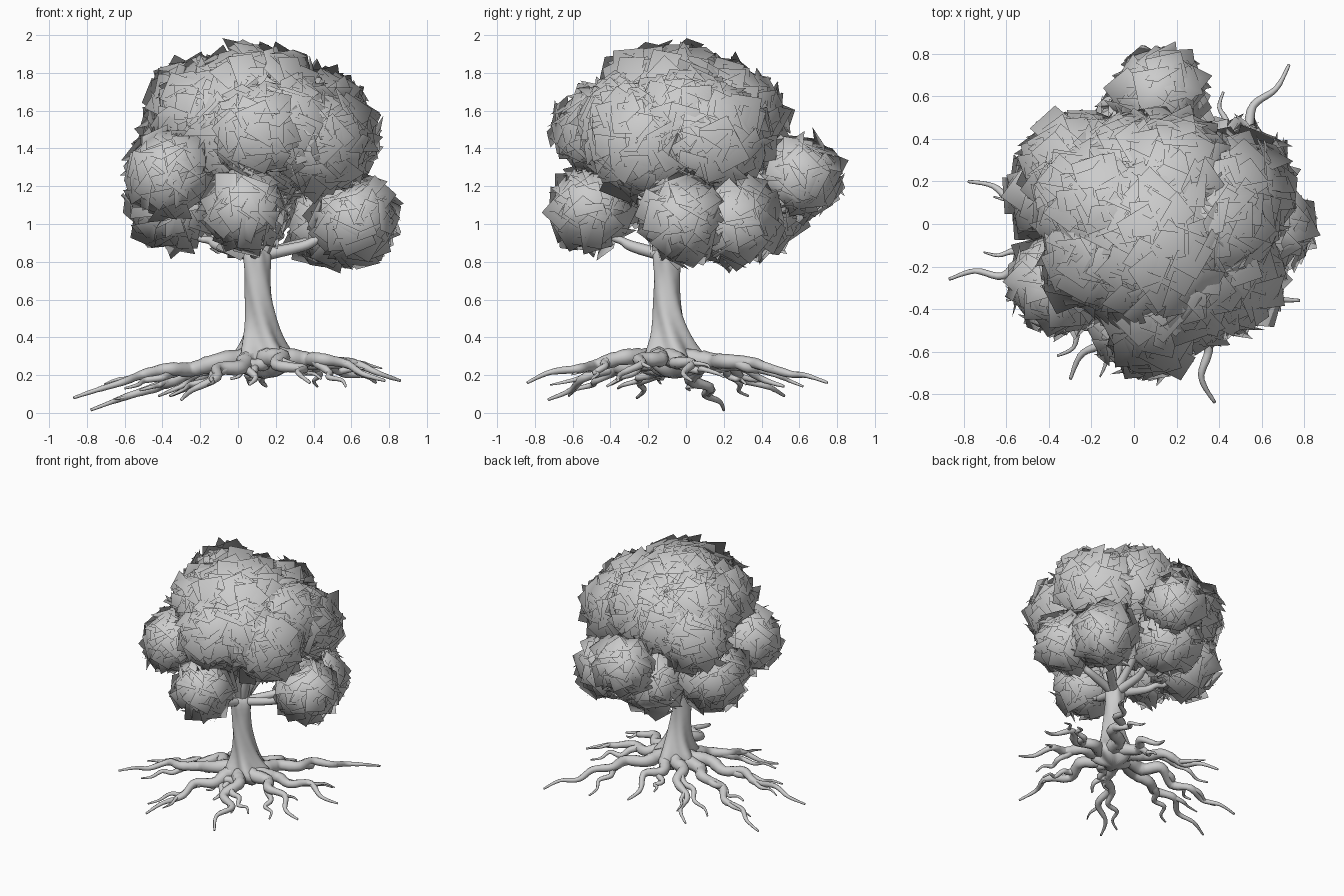
import bpy, bmesh, math, random
from mathutils import Vector, Matrix

if "Cube" in bpy.data.objects:
    bpy.data.objects.remove(bpy.data.objects["Cube"])

random.seed(7)
BASE = Vector((0.13, -0.08, 0.29))
CROWN = Vector((0.10, -0.10, 0.83))


def mesh_object(name, bm, smooth=True):
    me = bpy.data.meshes.new(name)
    bm.to_mesh(me)
    bm.free()
    for p in me.polygons:
        p.use_smooth = smooth
    ob = bpy.data.objects.new(name, me)
    bpy.context.collection.objects.link(ob)
    return ob


def spline_point(pts, t):
    # Catmull-Rom position along a list of vectors, t in 0..1
    n = len(pts) - 1
    i = min(int(t * n), n - 1)
    u = t * n - i
    a, b, c, d = (pts[max(0, min(n, i + k))] for k in (-1, 0, 1, 2))
    return 0.5 * (2 * b + (c - a) * u + (2 * a - 5 * b + 4 * c - d) * u * u
                  + (3 * b - a - 3 * c + d) * u ** 3)


def bridge(bm, rings):
    n = len(rings[0])
    for a, b in zip(rings, rings[1:]):
        for s in range(n):
            bm.faces.new((a[s], a[(s + 1) % n], b[(s + 1) % n], b[s]))
    bm.faces.new(rings[0][::-1])
    bm.faces.new(rings[-1])


def tube(bm, pts, r0, r1, sides=8, steps=24, knots=0.0):
    # tapered tube along a smooth path
    path = [spline_point(pts, k / steps) for k in range(steps + 1)]
    rings = []
    for k, p in enumerate(path):
        d = path[min(k + 1, steps)] - path[max(k - 1, 0)]
        q = d.to_track_quat('Z', 'Y')
        r = (r0 + (r1 - r0) * (k / steps) ** 0.8) * (1 + random.uniform(-knots, knots))
        rings.append([bm.verts.new(p + q @ Vector((r * math.cos(a), r * math.sin(a), 0)))
                      for a in (2 * math.pi * s / sides for s in range(sides))])
    bridge(bm, rings)


def wiggle_path(a, b, n, amp, arch):
    # zigzagging path from a to b, arching upward in the middle
    d = b - a
    side = Vector((-d.y, d.x, 0)).normalized()
    pts = [a]
    for k in range(1, n):
        t = k / n
        w = amp * min(1, 2.5 * t, 3.5 * (1 - t))
        p = a + d * t + side * (random.uniform(0.5, 1.1) * w * (-1) ** k)
        p.z += arch * math.sin(math.pi * t) + random.uniform(-0.45, 0.45) * w
        pts.append(p)
    return pts + [b]


# Trunk: twisted, lobed loft flaring into the roots (z, x, y, radius, lobe depth)
sections = [(0.18, 0.14, -0.06, 0.06, .2), (0.23, 0.14, -0.06, 0.13, .25),
            (0.29, 0.135, -0.07, 0.16, .25), (0.34, 0.13, -0.075, 0.128, .22),
            (0.42, 0.125, -0.08, 0.095, .18), (0.52, 0.12, -0.095, 0.077, .13),
            (0.64, 0.105, -0.105, 0.069, .09), (0.76, 0.10, -0.10, 0.068, .07),
            (0.84, 0.10, -0.10, 0.078, .12), (0.90, 0.10, -0.10, 0.045, .1)]
bm = bmesh.new()
rings = []
for z, x, y, r, lobe in sections:
    ring = []
    for s in range(30):
        a = 2 * math.pi * s / 30
        rr = r * (1 + lobe * math.cos(5 * a + 16 * z))
        ring.append(bm.verts.new((x + rr * math.cos(a), y + rr * math.sin(a), z)))
    rings.append(ring)
bridge(bm, rings)
trunk = mesh_object("trunk", bm)
sub = trunk.modifiers.new("smooth", 'SUBSURF')
sub.levels = sub.render_levels = 1

# Roots: main tip, then the tip of a side root
roots = [((0.73, 0.75, 0.16), (0.42, 0.62, 0.14)),
         ((0.86, 0.03, 0.17), (0.70, 0.20, 0.19)),
         ((0.78, -0.36, 0.17), (0.57, -0.42, 0.14)),
         ((0.38, -0.84, 0.16), (0.44, -0.50, 0.18)),
         ((-0.30, -0.73, 0.07), (-0.36, -0.62, 0.09)),
         ((-0.87, -0.26, 0.08), (-0.60, -0.36, 0.13)),
         ((-0.78, 0.20, 0.015), (-0.52, 0.02, 0.12)),
         ((-0.36, 0.52, 0.09), (-0.42, 0.33, 0.09)),
         ((0.15, 0.52, 0.14), (0.06, 0.32, 0.15)),
         ((0.06, -0.40, 0.15), (-0.04, -0.34, 0.18))]
bm = bmesh.new()
for main, branch in roots:
    tip = Vector(main)
    length = (tip - BASE).length
    path = wiggle_path(BASE, tip, max(5, round(length * 8)), 0.05, 0.04)
    tube(bm, path, 0.066, 0.007, steps=40, knots=0.08)
    fork = spline_point(path, 0.42)
    tube(bm, wiggle_path(fork, Vector(branch), 5, 0.03, 0.0), 0.032, 0.006, 8, 20, 0.08)
    if length > 0.7:
        twig = spline_point(path, 0.62)
        end = twig + (tip - BASE) * 0.2 + Vector((random.uniform(-.1, .1), random.uniform(-.1, .1), -0.01))
        tube(bm, wiggle_path(twig, end, 3, 0.02, 0.0), 0.022, 0.004, 6, 12, 0.08)
mesh_object("roots", bm)

# Leaf clumps: centre and radius; the first is the large crown mass
clumps = [(0.09, -0.09, 1.52, 0.45), (-0.20, 0.12, 1.60, 0.28), (-0.16, -0.14, 1.57, 0.27),
          (0.47, 0.15, 1.46, 0.28), (0.43, -0.25, 1.44, 0.28), (0.18, 0.24, 1.55, 0.28),
          (0.10, -0.47, 1.50, 0.23), (-0.36, -0.28, 1.26, 0.225), (0.04, -0.50, 1.08, 0.215),
          (0.62, -0.02, 1.02, 0.22), (0.50, 0.25, 1.01, 0.23), (-0.33, 0.15, 1.13, 0.26),
          (0.02, 0.38, 1.08, 0.24), (0.12, 0.60, 1.25, 0.21),
          (-0.28, 0.28, 1.45, 0.24), (0.27, -0.32, 1.52, 0.26), (0.42, 0.0, 1.56, 0.26),
          (-0.03, 0.27, 1.50, 0.26)]

# Branches: one limb from the trunk top into each outer clump
bm = bmesh.new()
for x, y, z, r in clumps[:14]:
    c = Vector((x, y, z))
    d = c - CROWN
    low = z < 1.2
    f, g = (0.45, 0.75) if low else (0.25, 0.65)
    mid = CROWN + Vector((d.x * f, d.y * f, 0.05 if low else d.z * 0.35))
    late = CROWN + Vector((d.x * g, d.y * g, 0.11 if low else d.z * 0.7))
    tube(bm, [CROWN] + wiggle_path(mid, late, 2, 0.02, 0) + [c], 0.038, 0.010, 8, 16, 0.06)
mesh_object("branches", bm)

# Leaves: square cards laid over every clump, shaded like a rounded mass
bm = bmesh.new()
normals = []


def jitter(n, amount):
    return (n + amount * Vector([random.uniform(-1, 1) for _ in range(3)])).normalized()


core = Vector((0.09, -0.05, 1.42))
for x, y, z, r in clumps:
    c = Vector((x, y, z))
    focus = core if z > 1.4 else c
    count = int(2000 * r * r)
    for i in range(count):
        h = 1 - 2 * (i + 0.5) / count
        a = i * 2.39996
        q = math.sqrt(1 - h * h)
        n = jitter(Vector((q * math.cos(a), q * math.sin(a), h)), 0.12)
        tilt = jitter(n, 0.6)
        rot = tilt.to_track_quat('Z', 'Y').to_matrix() @ Matrix.Rotation(random.uniform(0, 6.28), 3, 'Z')
        p = c + n * r * random.uniform(0.78, 0.94)
        s = random.uniform(0.07, 0.09)
        vs = []
        for u, v in ((-s, -s), (s, -s), (s, s), (-s, s)):
            co = p + rot @ Vector((u, v, 0))
            vs.append(bm.verts.new(co))
            normals.append(((co - c).normalized() + (co - focus).normalized()).normalized())
        bm.faces.new(vs)
leaves = mesh_object("leaves", bm)
leaves.data.normals_split_custom_set_from_vertices(normals)
